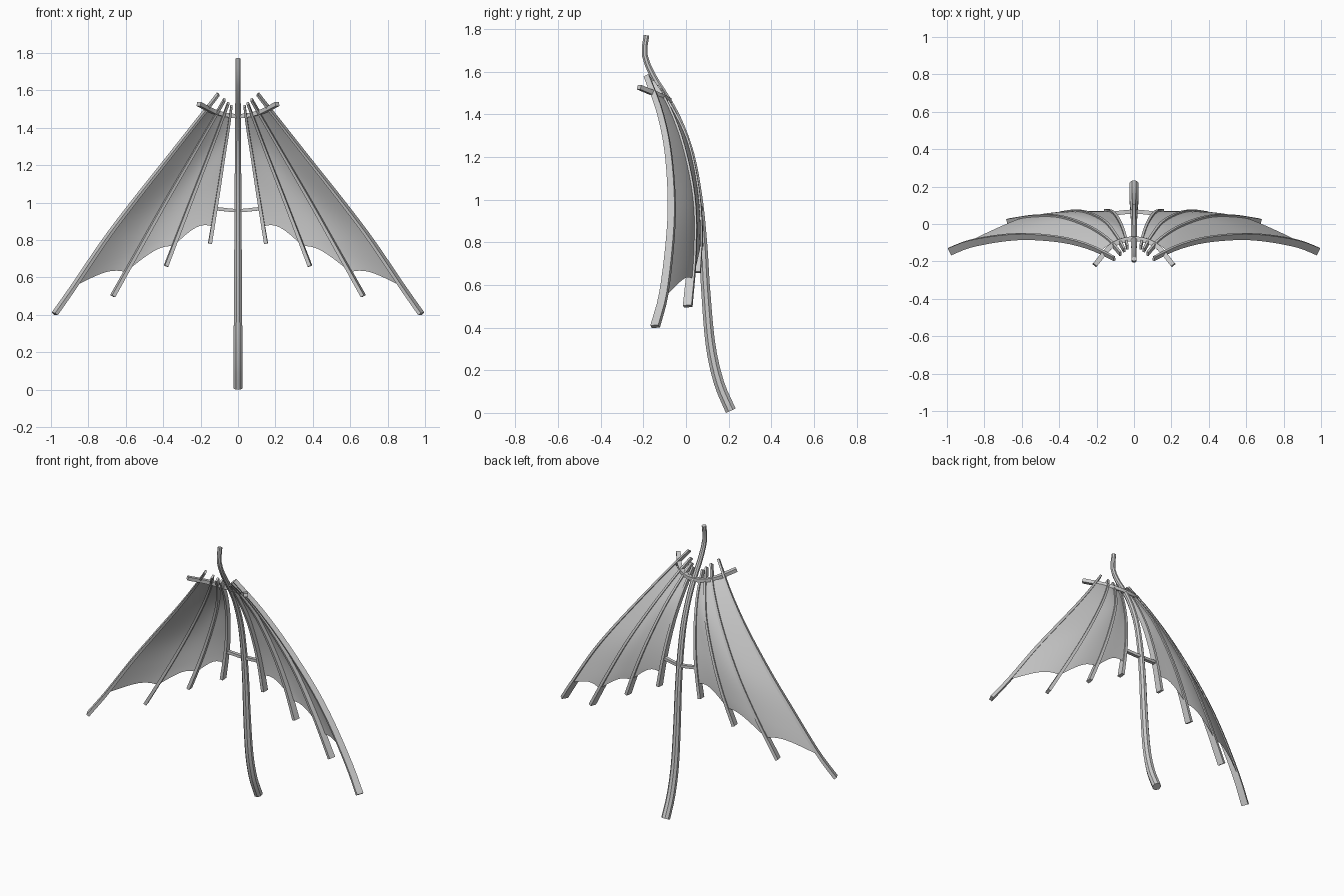
import bpy, bmesh, math
from mathutils import Vector

if "Cube" in bpy.data.objects:
    bpy.data.objects.remove(bpy.data.objects["Cube"])


def resample(pts, n):
    """Smooth curve through the points, evenly spaced by length."""
    p = [Vector(q) for q in pts]
    p = [2 * p[0] - p[1]] + p + [2 * p[-1] - p[-2]]
    dense = []
    for i in range(1, len(p) - 2):
        a, b, c, d = p[i - 1:i + 3]
        for k in range(20):
            t = k / 20
            dense.append(0.5 * (2 * b + (c - a) * t + (2 * a - 5 * b + 4 * c - d) * t * t
                                + (3 * b - a - 3 * c + d) * t ** 3))
    dense.append(p[-2])
    dist = [0.0]
    for a, b in zip(dense, dense[1:]):
        dist.append(dist[-1] + (b - a).length)
    out, j = [], 0
    for i in range(n):
        s = dist[-1] * i / (n - 1)
        while j < len(dense) - 2 and dist[j + 1] < s:
            j += 1
        out.append(dense[j].lerp(dense[j + 1], (s - dist[j]) / (dist[j + 1] - dist[j])))
    return out


def finish(name, bm, mirror=False, angle=35):
    bmesh.ops.recalc_face_normals(bm, faces=bm.faces)
    me = bpy.data.meshes.new(name)
    bm.to_mesh(me)
    bm.free()
    ob = bpy.data.objects.new(name, me)
    bpy.context.collection.objects.link(ob)
    bpy.ops.object.select_all(action='DESELECT')
    ob.select_set(True)
    bpy.context.view_layer.objects.active = ob
    if mirror:
        ob.modifiers.new("Mirror", 'MIRROR').use_mirror_merge = False
    bpy.ops.object.shade_smooth_by_angle(angle=math.radians(angle))
    return ob


def sweep(name, pts, ref, size0, size1, sides=4, n=24, mirror=False):
    """Sweep a section (width, depth) along a path; depth follows ref."""
    path, ref = resample(pts, n), Vector(ref)
    bm, rings = bmesh.new(), []
    k = 1 / math.cos(math.pi / sides)
    for i, p in enumerate(path):
        tan = (path[min(i + 1, n - 1)] - path[max(i - 1, 0)]).normalized()
        dep = (ref - tan * ref.dot(tan)).normalized()
        wid = tan.cross(dep)
        f = i / (n - 1)
        w, d = [(a + (b - a) * f) / 2 * k for a, b in zip(size0, size1)]
        rings.append([bm.verts.new(p + wid * w * math.cos(a) + dep * d * math.sin(a))
                      for a in [(j + 0.5) * 2 * math.pi / sides for j in range(sides)]])
    for r, s in zip(rings, rings[1:]):
        for j in range(sides):
            m = (j + 1) % sides
            bm.faces.new((r[j], r[m], s[m], s[j]))
    bm.faces.new(rings[0])
    bm.faces.new(rings[-1])
    return finish(name, bm, mirror)


# Curved central spine
sweep("spine", [(0, .21, .01), (0, .155, .14), (0, .115, .32), (0, .092, .58), (0, .08, .79),
                (0, .06, 1.0), (0, .025, 1.2), (0, -.03, 1.36), (0, -.09, 1.475),
                (0, -.155, 1.58), (0, -.194, 1.68), (0, -.185, 1.77)],
      (0, 1, 0), (.05, .05), (.026, .026), sides=8, n=40)

# Wing ribs, outermost first, each from top to tip with its facing direction
ribs = [
    ([(.105, -.185, 1.58), (.23, -.125, 1.42), (.375, -.085, 1.235), (.56, -.067, 1.0),
      (.71, -.075, .8), (.875, -.105, .555), (.98, -.145, .405)], (.5, .87, 0)),
    ([(.072, -.16, 1.55), (.135, -.09, 1.44), (.245, -.02, 1.25), (.39, .028, 1.0),
      (.53, .03, .75), (.67, .008, .50)], (.28, .96, 0)),
    ([(.052, -.14, 1.53), (.09, -.075, 1.43), (.15, 0, 1.27), (.235, .045, 1.05),
      (.312, .058, .85), (.385, .048, .66)], (.15, .99, 0)),
    ([(.035, -.125, 1.515), (.052, -.055, 1.39), (.075, 0, 1.25), (.098, .036, 1.1),
      (.122, .055, .95), (.15, .06, .78)], (.05, 1, 0)),
]
for i, (pts, ref) in enumerate(ribs):
    sweep(f"wing_rib_{i + 1}", pts, ref, (.012, .026), (.02, .042), mirror=True)

# Scalloped wing membrane stretched over the backs of the ribs
N, ROWS, STEP = 201, 32, 8
curves = [[p + Vector(ref) * (.006 + .006 * k / N) for k, p in enumerate(resample(pts, N))]
          for pts, ref in ribs]
bm, grid = bmesh.new(), []
for c in range(3 * STEP + 1):
    s = c / STEP
    weights = [math.prod((s - m) / (j - m) for m in range(4) if m != j) for j in range(4)]
    scallop = abs(math.sin(math.pi * s))
    column = []
    for r in range(ROWS + 1):
        t = .08 + (.80 - .045 * scallop) * r / ROWS
        k = int(t * (N - 1))
        f = t * (N - 1) - k
        p = sum((cv[k].lerp(cv[k + 1], f) * w for cv, w in zip(curves, weights)), Vector())
        column.append(bm.verts.new(p))
    grid.append(column)
for a, b in zip(grid, grid[1:]):
    for r in range(ROWS):
        bm.faces.new((a[r], a[r + 1], b[r + 1], b[r]))
finish("wing_membrane", bm, mirror=True, angle=60)

# Curved collar bar at the top and the small cross brace
sweep("collar_bar", [(-.21, -.22, 1.527), (-.13, -.125, 1.487), (-.06, -.088, 1.468),
                     (0, -.08, 1.463), (.06, -.088, 1.468), (.13, -.125, 1.487),
                     (.21, -.22, 1.527)], (0, 0, 1), (.026, .022), (.026, .022))
sweep("cross_brace", [(-.122, .055, .968), (0, .066, .957), (.122, .055, .968)],
      (0, 0, 1), (.022, .018), (.022, .018))
